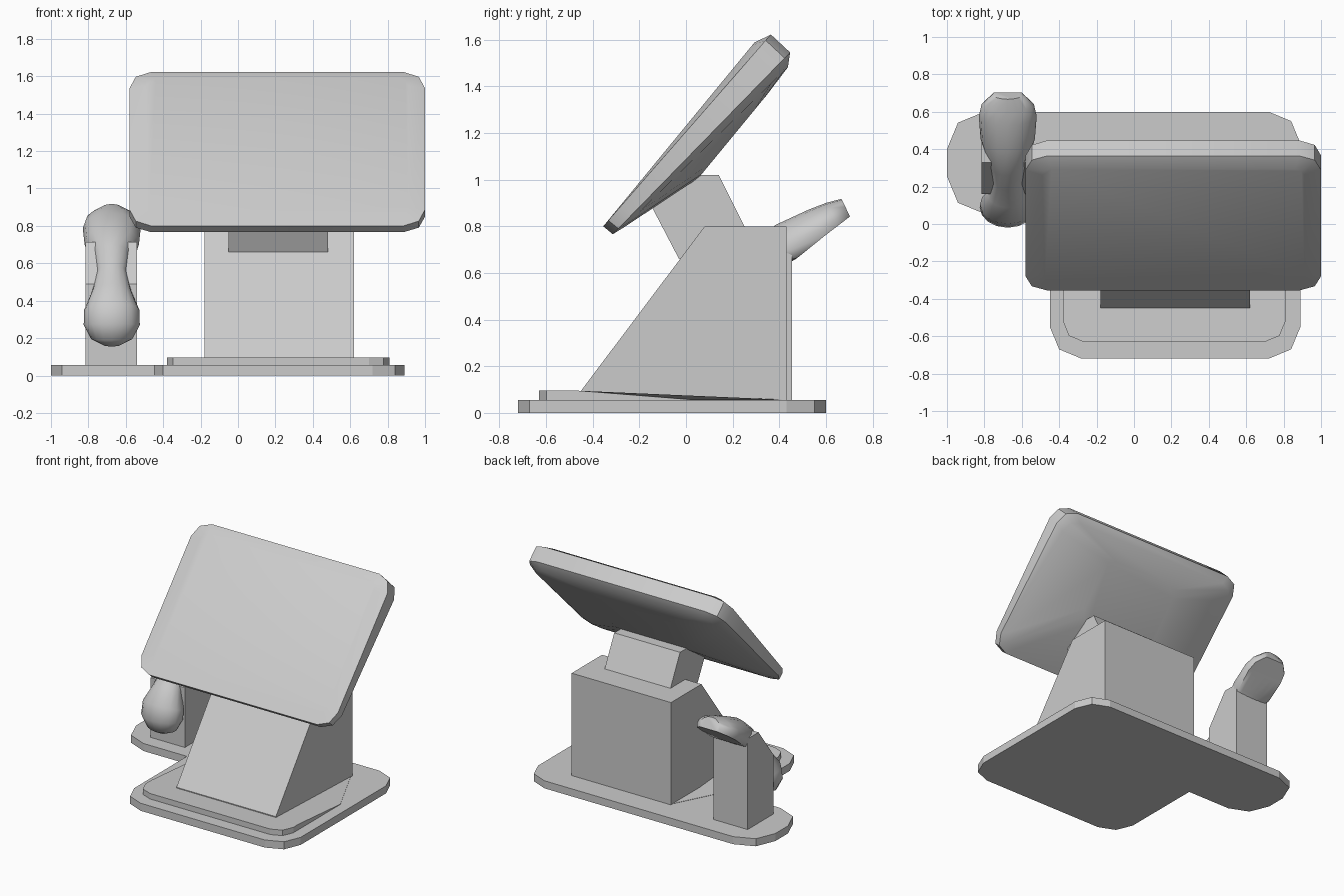
import bpy, bmesh
from math import sin, cos, pi, radians
from mathutils import Vector

if "Cube" in bpy.data.objects:
    bpy.data.objects.remove(bpy.data.objects["Cube"])


def loft(name, loops, smooth=None):
    """Skin a list of equal-length closed loops and cap both ends."""
    bm = bmesh.new()
    rings = [[bm.verts.new(p) for p in loop] for loop in loops]
    n = len(rings[0])
    for a, b in zip(rings, rings[1:]):
        for i in range(n):
            j = (i + 1) % n
            bm.faces.new((a[i], a[j], b[j], b[i]))
    bm.faces.new(rings[0])
    bm.faces.new(rings[-1])
    bmesh.ops.recalc_face_normals(bm, faces=bm.faces)
    me = bpy.data.meshes.new(name)
    bm.to_mesh(me)
    bm.free()
    ob = bpy.data.objects.new(name, me)
    bpy.context.collection.objects.link(ob)
    if smooth:
        bpy.ops.object.select_all(action='DESELECT')
        ob.select_set(True)
        bpy.context.view_layer.objects.active = ob
        bpy.ops.object.shade_smooth_by_angle(angle=radians(smooth))
    return ob


def arc(cx, cy, r, start):
    """Quarter-circle corner made of two flat segments."""
    return [(cx + r * cos(radians(start + a)), cy + r * sin(radians(start + a)))
            for a in (0, 45, 90)]


def rounded(x0, x1, y0, y1, r):
    return (arc(x1 - r, y1 - r, r, 0) + arc(x0 + r, y1 - r, r, 90)
            + arc(x0 + r, y0 + r, r, 180) + arc(x1 - r, y0 + r, r, 270))


def prism_x(name, profile, x0, x1):
    """Extrude a (y, z) profile along x."""
    return loft(name, [[(x, y, z) for y, z in profile] for x in (x0, x1)])


# L-shaped base plate
outline = (arc(0.72, 0.43, 0.17, 0) + arc(-0.80, 0.40, 0.20, 90)
           + arc(-0.80, 0.255, 0.20, 180) + [(-0.45, 0.055)]
           + arc(-0.28, -0.55, 0.17, 180) + arc(0.72, -0.55, 0.17, 270))
loft("base_plate", [[(x, y, z) for x, y in outline] for z in (0, 0.055)])

# Raised step that sinks into the plate towards the back
step = ([(0.81, 0.02, 0.057), (0.62, 0.41, 0.057), (-0.18, 0.41, 0.057), (-0.38, 0.02, 0.057)]
        + [(-0.38, -0.46, 0.095)]
        + [(x, y, 0.095) for x, y in arc(-0.27, -0.52, 0.11, 180)]
        + [(x, y, 0.095) for x, y in arc(0.70, -0.52, 0.11, 270)]
        + [(0.81, -0.46, 0.095)])
loft("base_step", [[(x, y, 0.04) for x, y, z in step], step])

# Wedge-shaped pedestal and hinge block
prism_x("pedestal", [(-0.45, 0.095), (-0.45, 0.05), (0.43, 0.05), (0.43, 0.80), (0.08, 0.80)], -0.18, 0.62)
prism_x("hinge_block", [(-0.15, 0.89), (-0.03, 0.66), (0.25, 0.80), (0.14, 1.02), (0.03, 1.02)], -0.05, 0.48)

# Tilted screen: lofted in local (x, up-slope, outward) coordinates
origin = Vector((0, -0.355, 0.80))
up = Vector((0, 0.635, 0.772)).normalized()
out = Vector((0, -up.z, up.y))


def screen_loop(x0, x1, v0, v1, r, depth):
    return [origin + Vector((x, 0, 0)) + up * v + out * depth(v)
            for x, v in rounded(x0, x1, v0, v1, r)]


loft("screen", [
    screen_loop(-0.49, 0.91, 0.08, 1.02, 0.05, lambda v: 0.0),
    screen_loop(-0.58, 1.00, 0.0, 1.092, 0.115, lambda v: -0.03 * v),
    screen_loop(-0.58, 1.00, 0.0, 1.085, 0.115, lambda v: -0.053 - 0.085 * v),
    screen_loop(-0.53, 0.95, 0.05, 1.03, 0.10, lambda v: -0.065 - 0.11 * v),
    screen_loop(-0.10, 0.53, 0.42, 0.88, 0.08, lambda v: -0.184),
], smooth=40)

# Scanner post
prism_x("scanner_post", [(0.16, 0.05), (0.455, 0.05), (0.455, 0.715), (0.33, 0.715), (0.16, 0.49)], -0.815, -0.54)

# Handheld scanner: sections (y, z, half width, half thickness, flat underside)
sections = [
    (0.685, 0.880, 0.08, 0.042, 1), (0.627, 0.852, 0.14, 0.055, 1),
    (0.56, 0.815, 0.155, 0.066, 1), (0.43, 0.735, 0.145, 0.085, 1),
    (0.31, 0.645, 0.095, 0.075, 0), (0.23, 0.55, 0.08, 0.065, 0),
    (0.155, 0.45, 0.105, 0.08, 0), (0.105, 0.35, 0.148, 0.11, 0),
    (0.09, 0.27, 0.15, 0.11, 0), (0.095, 0.195, 0.11, 0.08, 0),
    (0.10, 0.16, 0.04, 0.03, 0)]
loops = []
for i, (y, z, w, h, flat) in enumerate(sections):
    a, b = sections[max(i - 1, 0)], sections[min(i + 1, len(sections) - 1)]
    t = Vector((0, a[0] - b[0], a[1] - b[1])).normalized()
    top = Vector((0, -t.z, t.y))
    loop = []
    for k in range(16):
        s = sin(2 * pi * k / 16)
        v = max(1.5 * s - 0.5, -1) if flat else s
        loop.append(Vector((-0.675 + w * cos(2 * pi * k / 16), y, z)) + top * h * v)
    loops.append(loop)
loft("hand_scanner", loops, smooth=50)
